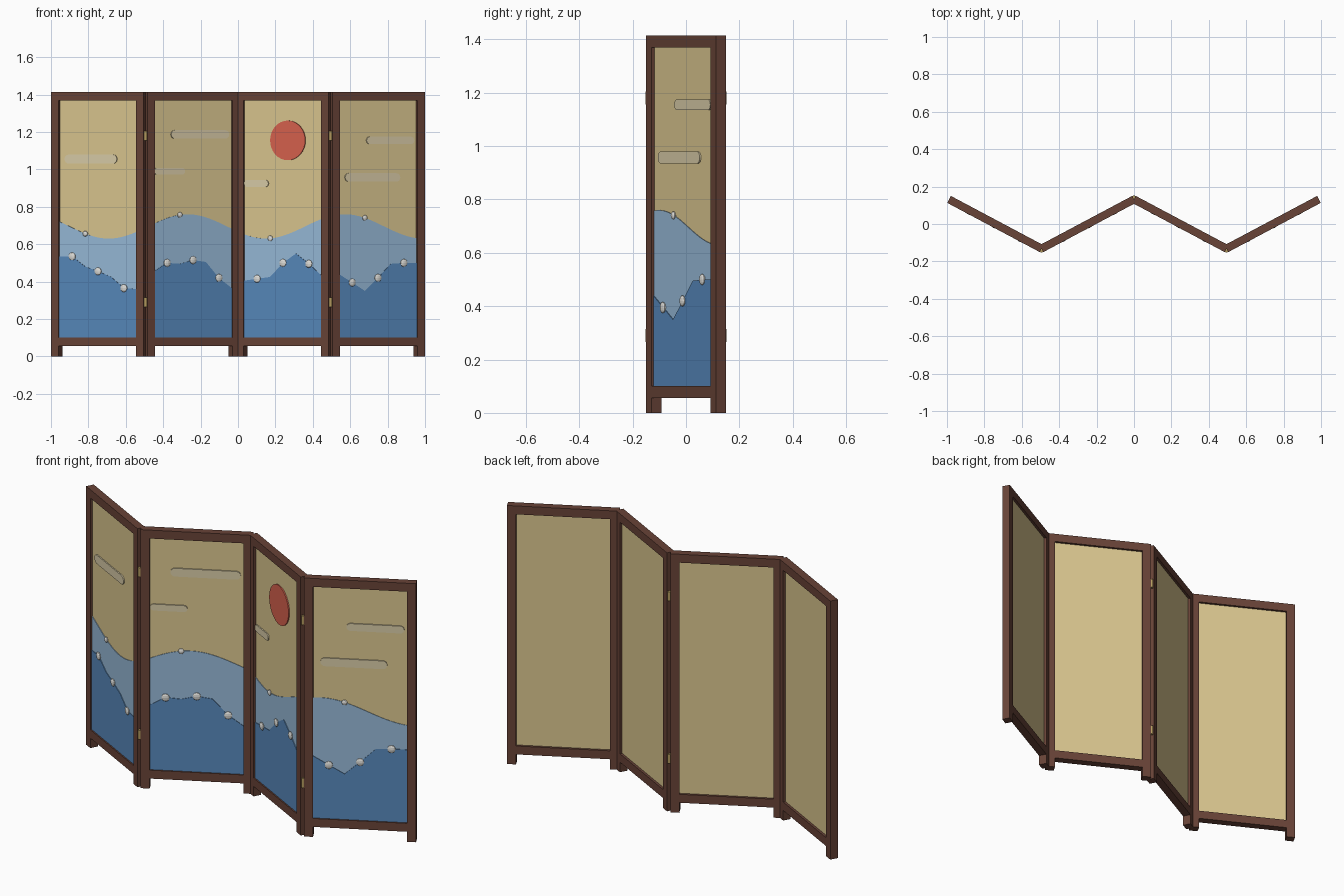
import bpy, bmesh
from math import sin, cos, pi, radians
from mathutils import Matrix, Vector

if "Cube" in bpy.data.objects:
    bpy.data.objects.remove(bpy.data.objects["Cube"])


def material(name, srgb):
    col = [(c / 255 / 12.92 if c < 11 else ((c / 255 + 0.055) / 1.055) ** 2.4) for c in srgb] + [1]
    m = bpy.data.materials.new(name)
    m.use_nodes = True
    m.diffuse_color = col
    m.node_tree.nodes["Principled BSDF"].inputs["Base Color"].default_value = col
    return m


WOOD = material("dark wood", (104, 67, 55))
GOLD = material("gold paper", (218, 198, 143))
FAR = material("pale blue", (150, 185, 215))
NEAR = material("deep blue", (87, 136, 187))
RED = material("sun red", (215, 98, 78))
CLOUD = material("cloud cream", (217, 204, 168))
FOAM = material("foam white", (220, 219, 214))
BRASS = material("brass", (180, 155, 95))

# Overall sizes
ANGLE, LENGTH, DEPTH, HEIGHT = radians(28), 0.56, 0.042, 1.415
STILE, RAIL, FOOT = 0.045, 0.046, 0.055
STEP = LENGTH * cos(ANGLE)
RISE = LENGTH * sin(ANGLE) / 2
HALF = LENGTH / 2 - STILE
FACE = -0.008                      # front of the paper board
BOTTOM = FOOT + RAIL


def finish(name, bm, mat, matrix):
    bmesh.ops.recalc_face_normals(bm, faces=bm.faces)
    me = bpy.data.meshes.new(name)
    bm.to_mesh(me)
    bm.free()
    me.materials.append(mat)
    ob = bpy.data.objects.new(name, me)
    ob.matrix_world = matrix
    bpy.context.collection.objects.link(ob)
    return ob


def box(bm, x0, x1, y0, y1, z0, z1):
    m = Matrix.Translation(((x0 + x1) / 2, (y0 + y1) / 2, (z0 + z1) / 2))
    bmesh.ops.create_cube(bm, size=1, matrix=m @ Matrix.Diagonal((x1 - x0, y1 - y0, z1 - z0, 1)))


def slab(name, outline, thick, mat, matrix):
    """Flat cut-out lying on the front of the board."""
    bm = bmesh.new()
    face = bm.faces.new([bm.verts.new((u, FACE + 0.001, z)) for u, z in outline])
    ext = bmesh.ops.extrude_face_region(bm, geom=[face])
    moved = [v for v in ext["geom"] if isinstance(v, bmesh.types.BMVert)]
    bmesh.ops.translate(bm, verts=moved, vec=(0, -thick - 0.001, 0))
    return finish(name, bm, mat, matrix)


def capsule(u0, u1, z, h, n=8):
    r = h / 2
    right = [(u1 - r + r * sin(pi * i / n), z - r * cos(pi * i / n)) for i in range(n + 1)]
    left = [(u0 + r - r * sin(pi * i / n), z + r * cos(pi * i / n)) for i in range(n + 1)]
    return right + left


def far_hill(x):
    return 0.695 + 0.065 * cos(2 * pi * (x + 0.27) / 0.84)


# Wave crest heights, evenly spaced over each leaf
WAVES = [
    (0.535, 0.535, 0.48, 0.455, 0.425, 0.365, 0.36),
    (0.455, 0.50, 0.495, 0.515, 0.505, 0.42, 0.365),
    (0.405, 0.415, 0.425, 0.50, 0.55, 0.495, 0.43),
    (0.44, 0.395, 0.35, 0.42, 0.495, 0.50, 0.50),
]
# Clouds per leaf: start x, end x, height, thickness
CLOUDS = [
    [(-0.925, -0.645, 1.055, 0.048)],
    [(-0.36, -0.05, 1.187, 0.045), (-0.45, -0.285, 0.99, 0.035)],
    [(0.035, 0.165, 0.925, 0.038)],
    [(0.685, 0.94, 1.155, 0.04), (0.57, 0.865, 0.957, 0.045)],
]

for k in range(4):
    side = -1 if k % 2 == 0 else 1
    cx = (k - 1.5) * STEP
    M = Matrix.Translation((cx, 0, 0)) @ Matrix.Rotation(side * ANGLE, 4, "Z")
    tag = f"_{k + 1}"

    def to_u(x):
        return (x - cx + side * FACE * sin(ANGLE)) / cos(ANGLE)

    def to_x(u):
        return cx + u * cos(ANGLE) - side * FACE * sin(ANGLE)

    # Frame: two stiles running down into feet, two rails
    bm = bmesh.new()
    d = DEPTH / 2
    for s in (-1, 1):
        a, b = sorted((s * HALF, s * LENGTH / 2))
        box(bm, a, b, -d, d, 0, HEIGHT)
    for z in (FOOT, HEIGHT - RAIL):
        box(bm, -HALF, HALF, -d, d, z, z + RAIL)
    finish("leaf_frame" + tag, bm, WOOD, M)

    # Paper board
    bm = bmesh.new()
    box(bm, -HALF, HALF, FACE, -FACE, BOTTOM, HEIGHT - RAIL)
    finish("paper_board" + tag, bm, GOLD, M)

    # Rolling far hill and jagged near wave
    base = [(HALF, BOTTOM), (-HALF, BOTTOM)]
    us = [-HALF + 2 * HALF * i / 24 for i in range(25)]
    slab("far_hill" + tag, base + [(u, far_hill(to_x(u))) for u in us], 0.003, FAR, M)
    crest = [(-HALF + 2 * HALF * i / 6, z) for i, z in enumerate(WAVES[k])]
    slab("near_wave" + tag, base + crest, 0.006, NEAR, M)

    # Foam dabs on the crests
    u = -HALF / 3
    dabs = [(p, 0.021, 0.007) for p in crest[1::2]] + [((u, far_hill(to_x(u))), 0.015, 0.004)]
    bm = bmesh.new()
    for (u, z), r, off in dabs:
        m = Matrix.Translation((u, FACE - off, z)) @ Matrix.Diagonal((r, 0.008, r, 1))
        bmesh.ops.create_uvsphere(bm, u_segments=10, v_segments=6, radius=1, matrix=m)
    finish("foam_dabs" + tag, bm, FOAM, M)

    # Clouds
    for i, (x0, x1, z, h) in enumerate(CLOUDS[k]):
        outline = capsule(to_u(x0), min(to_u(x1), HALF), z, h)
        slab(f"cloud{tag}_{i + 1}", outline, 0.006, CLOUD, M)

    # Red sun
    if k == 2:
        r, c = 0.106, to_u(0.268)
        disc = [(c + r * cos(2 * pi * i / 32), 1.155 + r * sin(2 * pi * i / 32)) for i in range(32)]
        slab("sun_disc", disc, 0.006, RED, M)

# Hinge barrels in the open side of each fold
for j in (-1, 0, 1):
    y = RISE + 0.012 if j == 0 else -RISE - 0.012
    bm = bmesh.new()
    for z in (0.29, 1.18):
        bmesh.ops.create_cone(bm, cap_ends=True, segments=12, radius1=0.009, radius2=0.009,
                              depth=0.05, matrix=Matrix.Translation((j * STEP, y, z)))
    finish(f"hinges_{j + 2}", bm, BRASS, Matrix.Identity(4))
